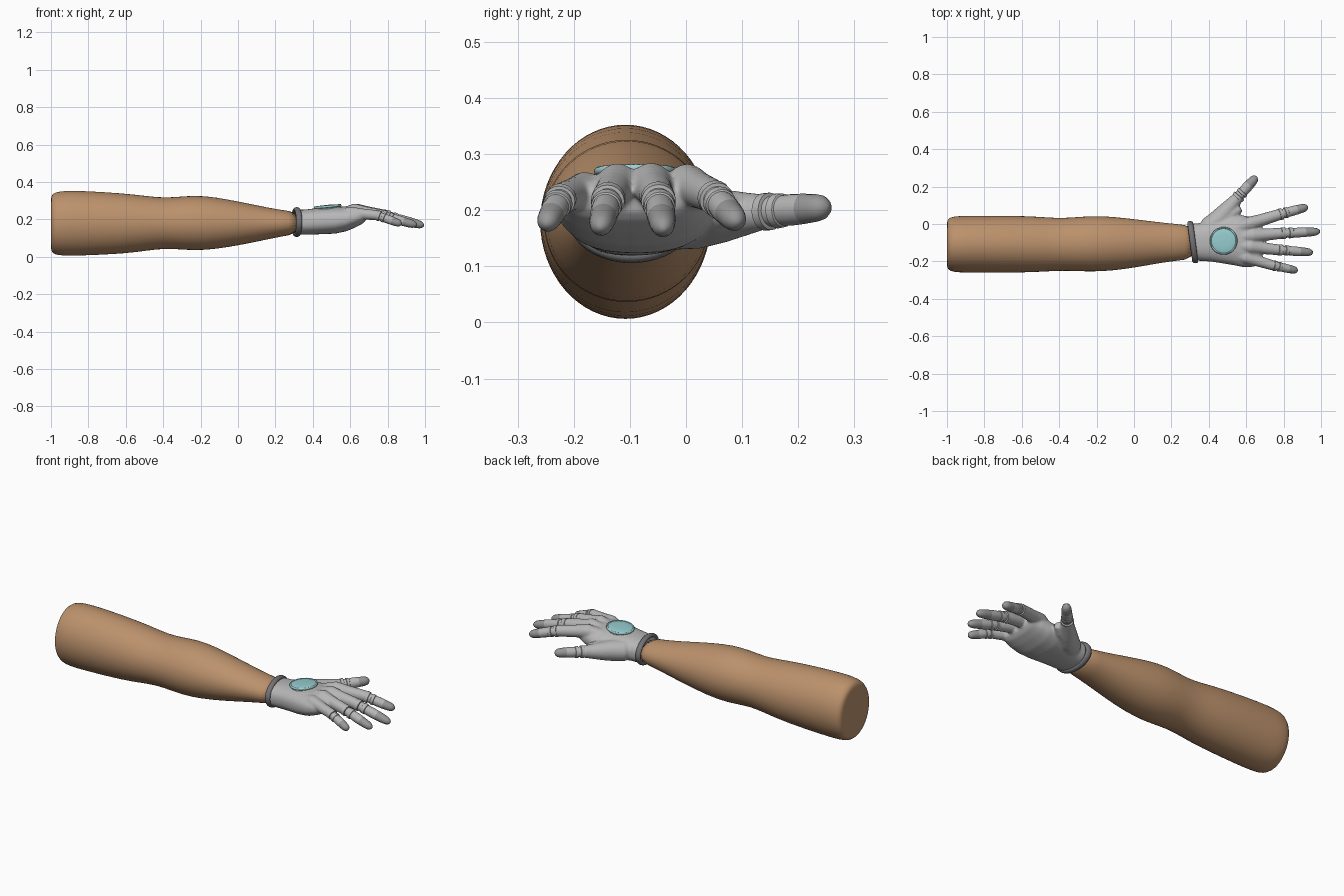
import bpy, bmesh, math
from mathutils import Vector, Matrix

if "Cube" in bpy.data.objects:
    bpy.data.objects.remove(bpy.data.objects["Cube"])


def material(name, r, g, b):
    m = bpy.data.materials.new(name)
    m.diffuse_color = (r, g, b, 1)
    m.use_nodes = True
    m.node_tree.nodes["Principled BSDF"].inputs["Base Color"].default_value = m.diffuse_color
    return m


SKIN = material("tan skin", 0.50, 0.285, 0.15)
GLOVE = material("pale grey glove", 0.47, 0.47, 0.47)
TIP = material("fingertip grey", 0.31, 0.31, 0.31)
CUFF = material("dark grey cuff", 0.17, 0.17, 0.18)
LENS = material("pale teal lens", 0.30, 0.60, 0.62)
RIM = material("light teal rim", 0.38, 0.62, 0.64)


def loft(bm, rings, closed=False):
    """Skin a list of point rings, capping both ends unless closed."""
    vs = [[bm.verts.new(p) for p in ring] for ring in rings]
    n = len(vs[0])
    faces = []
    for i in range(len(vs) if closed else len(vs) - 1):
        a, b = vs[i], vs[(i + 1) % len(vs)]
        for k in range(n):
            l = (k + 1) % n
            faces.append(bm.faces.new((a[k], a[l], b[l], b[k])))
    if not closed:
        bm.faces.new(vs[0][::-1])
        bm.faces.new(vs[-1])
    return faces


def oval(x, y, z, ry, rz, power=2.0, n=32):
    """Rounded cross-section standing across the x axis."""
    ring = []
    for k in range(n):
        a = 2 * math.pi * k / n
        c, s = math.cos(a), math.sin(a)
        ring.append(Vector((x, y + ry * math.copysign(abs(c) ** (2 / power), c),
                            z + rz * math.copysign(abs(s) ** (2 / power), s))))
    return ring


def tube(bm, stations, n=20):
    """Round tube through (point, radius) stations."""
    pts = [Vector(p) for p, _ in stations]
    rings = []
    for i, (_, r) in enumerate(stations):
        d = pts[min(i + 1, len(pts) - 1)] - pts[max(i - 1, 0)]
        q = d.to_track_quat('Z', 'Y')
        rings.append([pts[i] + q @ Vector((r * math.cos(2 * math.pi * k / n),
                                           r * math.sin(2 * math.pi * k / n), 0))
                      for k in range(n)])
    return loft(bm, rings)


def ball(bm, p, r):
    bmesh.ops.create_uvsphere(bm, u_segments=20, v_segments=12, radius=r,
                              matrix=Matrix.Translation(p))


def finish(name, bm, mats, angle=50):
    bmesh.ops.recalc_face_normals(bm, faces=bm.faces)
    me = bpy.data.meshes.new(name)
    bm.to_mesh(me)
    bm.free()
    for m in mats:
        me.materials.append(m)
    ob = bpy.data.objects.new(name, me)
    bpy.context.collection.objects.link(ob)
    bpy.ops.object.select_all(action='DESELECT')
    ob.select_set(True)
    bpy.context.view_layer.objects.active = ob
    bpy.ops.object.shade_smooth_by_angle(angle=math.radians(angle))
    return ob


# Bare arm: x, centre y, centre z, half width, half height
ARM = [(-1, -.108, .178, .10, .115), (-1, -.108, .178, .127, .146),
       (-.985, -.108, .178, .145, .166), (-.94, -.108, .179, .152, .174),
       (-.85, -.108, .180, .153, .175), (-.6, -.108, .178, .153, .162),
       (-.48, -.109, .179, .146, .145), (-.38, -.109, .180, .140, .135),
       (-.28, -.107, .181, .147, .145), (-.18, -.105, .181, .150, .147),
       (-.05, -.105, .179, .138, .128), (.1, -.101, .178, .115, .098),
       (.22, -.098, .179, .098, .072), (.33, -.098, .182, .092, .060)]
bm = bmesh.new()
loft(bm, [oval(*s) for s in ARM])
arm = finish("arm", bm, [SKIN], 180)
sub = arm.modifiers.new("rounding", 'SUBSURF')
sub.levels = sub.render_levels = 1

# Fingers: knuckle, joint, tip, scale
FINGERS = {
    "index": ((.62, .002, .245), (.775, .050, .224), (.93, .092, .178), 1.0),
    "middle": ((.635, -.062, .247), (.785, -.050, .222), (.995, -.040, .166), 1.0),
    "ring": ((.625, -.122, .247), (.77, -.138, .222), (.957, -.153, .168), .97),
    "little": ((.60, -.180, .235), (.745, -.222, .222), (.875, -.250, .174), .90),
    "thumb": ((.49, .065, .190), (.552, .138, .197), (.656, .254, .206), 1.08),
}

# Glove body: palm, knuckle ridges, finger bases and thumb fused together
PALM = [(.315, -.097, .185, .100, .066), (.36, -.096, .186, .101, .067),
        (.42, -.090, .190, .112, .070), (.52, -.088, .196, .130, .072),
        (.58, -.092, .203, .138, .066), (.63, -.096, .212, .134, .054),
        (.67, -.098, .218, .122, .038), (.685, -.098, .220, .105, .022)]
bm = bmesh.new()
loft(bm, [oval(*s, power=2.4) for s in PALM])
for name, (a, b, tip, s) in FINGERS.items():
    a, b = Vector(a), Vector(b)
    if name == "thumb":
        ball(bm, (.41, -.01, .185), .055)
        tube(bm, [((.40, -.02, .185), .056), ((.45, .02, .187), .056),
                  (a, .048), (a.lerp(b, .6), .038), (b.lerp(a, -.06), .031)])
        # Web between thumb and palm
        tube(bm, [((.46, .0, .19), .05), ((.53, .06, .195), .036), ((.57, .085, .2), .02)])
        continue
    ball(bm, a, .038 * s)
    tube(bm, [(a + Vector((-.13, (-.09 - a.y) * .45, -.022)), .026), (a, .036 * s)])
    tube(bm, [(a, .038 * s), (a.lerp(b, .4), .033 * s), (b.lerp(a, -.06), .030 * s)])
glove = finish("glove", bm, [GLOVE], 180)
rm = glove.modifiers.new("fuse", 'REMESH')
rm.mode = 'VOXEL'
rm.voxel_size = .006
rm.use_smooth_shade = True
sm = glove.modifiers.new("soften", 'SMOOTH')
sm.factor = .5
sm.iterations = 8

# Outer finger segments: two collars, then a rounded tip in a darker grey
PROFILE = [(-.04, .022), (.0, .024), (.01, .031), (.11, .031), (.12, .025), (.20, .025),
           (.21, .029), (.30, .028), (.31, .025), (.45, .026), (.62, .025),
           (.80, .023), (.90, .020), (.96, .014), (.99, .007), (1.0, .002)]
for name, (a, b, tip, s) in FINGERS.items():
    b, tip = Vector(b), Vector(tip)
    axis = tip - b
    bm = bmesh.new()
    tube(bm, [(b + axis * u, r * s) for u, r in PROFILE])
    for f in bm.faces:
        u = (f.calc_center_median() - b).dot(axis) / axis.length_squared
        f.material_index = 1 if u > .62 else 0
    finish(name + "_finger_end", bm, [GLOVE, TIP], 45)

# Slanted wrist cuff
bm = bmesh.new()
rings = []
for k in range(48):
    a = 2 * math.pi * k / 48
    ring = []
    for j in range(12):
        t = 2 * math.pi * j / 12
        out = .011 * math.cos(t)
        y = (.102 + out) * math.cos(a)
        ring.append(Vector((.314 - .13 * y + .016 * math.sin(t), -.097 + y,
                            .186 + (.069 + out) * math.sin(a))))
    rings.append(ring)
loft(bm, rings, closed=True)
finish("wrist_cuff", bm, [CUFF], 180)

# Round lens on the back of the hand, with a thin rim
tilt = Matrix.Translation((.48, -.09, .262)) @ Matrix.Rotation(-.09, 4, 'Y')
bm = bmesh.new()
disc = [(-.02, .068), (.010, .068), (.013, .060), (.015, .035), (.016, .004)]
loft(bm, [[tilt @ Vector((r * math.cos(k * math.pi / 24), r * math.sin(k * math.pi / 24), h))
           for k in range(48)] for h, r in disc])
finish("lens", bm, [LENS], 40)

bm = bmesh.new()
loft(bm, [[tilt @ Vector(((.069 + .005 * math.cos(t)) * math.cos(a),
                          (.069 + .005 * math.cos(t)) * math.sin(a),
                          .007 + .007 * math.sin(t)))
           for t in [j * math.pi / 4 for j in range(8)]]
          for a in [k * math.pi / 24 for k in range(48)]], closed=True)
finish("lens_rim", bm, [RIM], 180)
